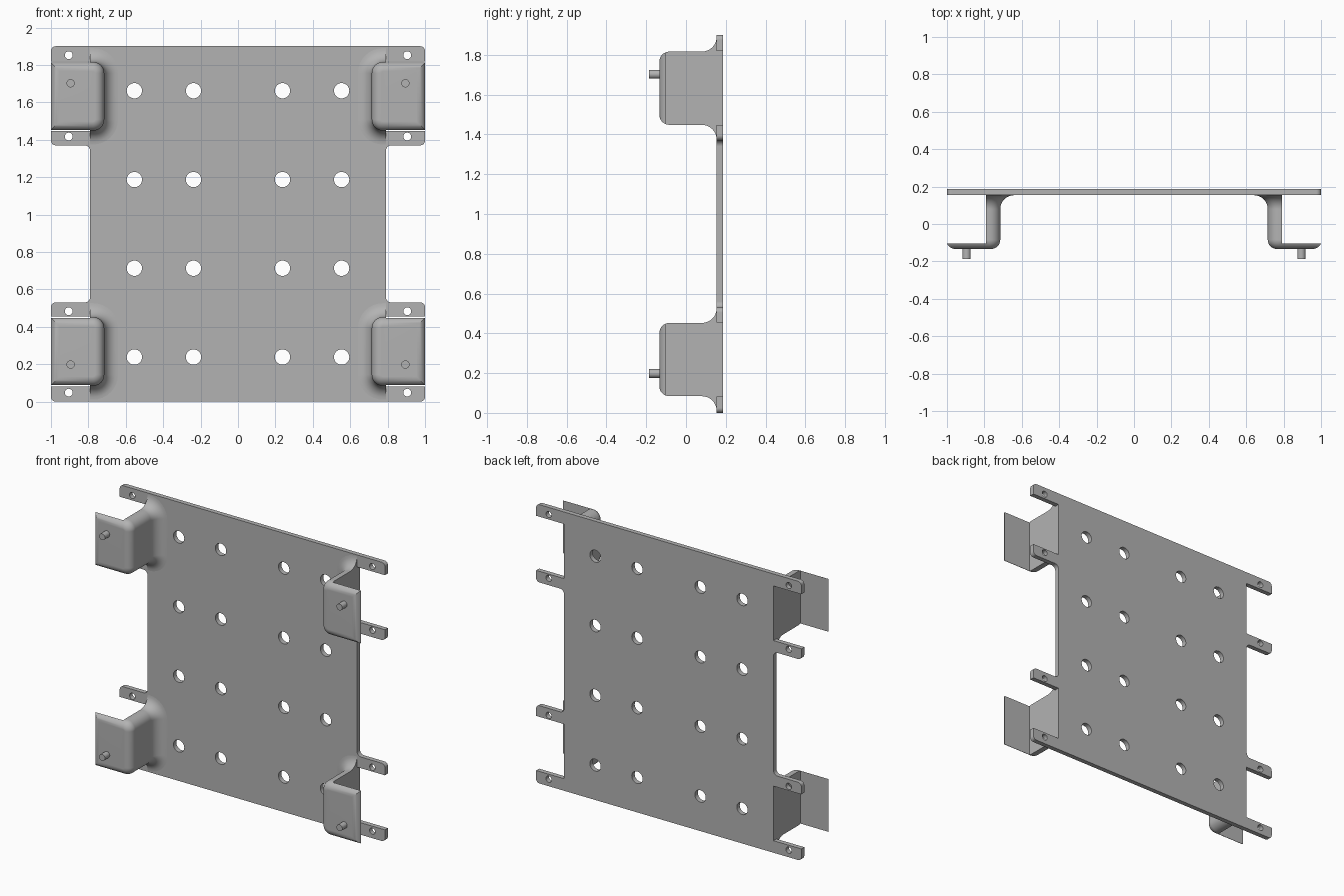
import bpy, bmesh
from math import sin, cos, asin, pi, radians
from mathutils import Vector

if "Cube" in bpy.data.objects:
    bpy.data.objects.remove(bpy.data.objects["Cube"], do_unlink=True)

steel = bpy.data.materials.new("grey_steel")
steel.use_nodes = True
GREY = (0.45, 0.45, 0.45, 1)
steel.diffuse_color = GREY
steel.node_tree.nodes["Principled BSDF"].inputs["Base Color"].default_value = GREY

BACK, PLATE, FRONT, FLANGE = 0.186, 0.154, -0.134, -0.104   # depths along y
MID, EDGE = 0.95, 0.79                                      # plate centre height, plate half width


def finish(ob):
    bpy.ops.object.select_all(action='DESELECT')
    bpy.context.view_layer.objects.active = ob
    ob.select_set(True)
    bpy.ops.object.shade_smooth_by_angle(angle=radians(32))
    mod = ob.modifiers.new("clean_normals", 'WEIGHTED_NORMAL')
    mod.keep_sharp = True


def make_object(name, bm):
    bmesh.ops.remove_doubles(bm, verts=bm.verts, dist=1e-5)
    bmesh.ops.recalc_face_normals(bm, faces=bm.faces)
    me = bpy.data.meshes.new(name)
    bm.to_mesh(me)
    bm.free()
    me.materials.append(steel)
    ob = bpy.data.objects.new(name, me)
    bpy.context.collection.objects.link(ob)
    finish(ob)


def rounded(corners, steps=6):
    """Outline with a fillet of radius r at every right-angle corner (x, z, r)."""
    out = []
    for i, (x, z, r) in enumerate(corners):
        p = Vector((x, z))
        if not r:
            out.append(p)
            continue
        a = (Vector(corners[i - 1][:2]) - p).normalized() * r
        b = (Vector(corners[(i + 1) % len(corners)][:2]) - p).normalized() * r
        for k in range(steps + 1):
            t = k / steps * pi / 2
            out.append(p + a * (1 - sin(t)) + b * (1 - cos(t)))
    return out


def circle(x, z, r, n=32):
    return [Vector((x + r * cos(2 * pi * k / n), z + r * sin(2 * pi * k / n))) for k in range(n)]


# Back plate: outline with eight ears, cut by the hole grid and ear holes
quarter = [(EDGE, 0.42, 0.03), (1, 0.42, 0.025), (1, 0.496, 0), (EDGE, 0.496, 0),
           (EDGE, 0.868, 0), (1, 0.868, 0), (1, MID, 0.025)]
right_side = [(x, -z, r) for x, z, r in reversed(quarter)] + quarter
outline = right_side + [(-x, z, r) for x, z, r in reversed(right_side)]
loops = [rounded(outline)]
for sx in (-1, 1):
    for sz in (-1, 1):
        loops += [circle(sx * x, sz * z, 0.041) for x in (0.238, 0.554) for z in (0.237, 0.712)]
        loops += [circle(sx * 0.905, sz * z, 0.021, 20) for z in (0.467, 0.902)]
curve = bpy.data.curves.new("back_plate", 'CURVE')
curve.dimensions, curve.fill_mode = '2D', 'BOTH'
curve.extrude = (BACK - PLATE) / 2
for pts in loops:
    sp = curve.splines.new('POLY')
    sp.points.add(len(pts) - 1)
    for q, p in zip(sp.points, pts):
        q.co = (p.x, p.y, 0, 1)
    sp.use_cyclic_u = True
plate = bpy.data.objects.new("back_plate", curve)
bpy.context.collection.objects.link(plate)
plate.rotation_euler.x = pi / 2
plate.location = (0, (BACK + PLATE) / 2, MID)
curve.materials.append(steel)
plate.select_set(True)
bpy.context.view_layer.objects.active = plate
bpy.ops.object.convert(target='MESH')
plate = bpy.context.object
bm = bmesh.new()
bm.from_mesh(plate.data)
bmesh.ops.remove_doubles(bm, verts=bm.verts, dist=1e-5)
bmesh.ops.recalc_face_normals(bm, faces=bm.faces)
bm.to_mesh(plate.data)
bm.free()
finish(plate)

# Mounting brackets: flared foot, straight leg, pillow-edged flange
INNER, HALF, R, FLARE, ROUND = 0.715, 0.184, 0.06, 0.074, 0.05
SPLIT = asin((ROUND - (FLANGE - FRONT)) / ROUND)


def section(d):
    """Leg section grown by d, open towards the outside."""
    pts = [(EDGE, HALF + d)]
    for side in (1, -1):
        for k in range(9):
            t = pi / 2 + k / 8 * pi / 2 + (0 if side == 1 else pi / 2)
            pts.append((INNER + R + (R + d) * cos(t), side * (HALF - R) + (R + d) * sin(t)))
    return pts + [(EDGE, -HALF - d)]


def shoulder(t):
    return ROUND * (cos(t) - 1), FRONT + ROUND * (1 - sin(t))


def bracket(name, sx, zc):
    bm = bmesh.new()

    def ring(pts, y):
        return [bm.verts.new((sx * x, y, zc + z)) for x, z in pts]

    def skin(rings):
        for a, b in zip(rings, rings[1:]):
            for i in range(len(a)):
                j = (i + 1) % len(a)
                bm.faces.new((a[i], a[j], b[j], b[i]))

    leg = []
    for k in range(9):
        t = pi / 2 * (1 - k / 8)
        leg.append(ring(section(FLARE * (1 - cos(t))), PLATE - FLARE * (1 - sin(t))))
    for t in (0, SPLIT / 2, SPLIT):
        d, y = shoulder(t)
        leg.append(ring(section(d), y))
    skin(leg)
    cap = []
    for k in range(7):
        d, y = shoulder(SPLIT + (pi / 2 - SPLIT) * k / 6)
        x = 1 + d - shoulder(SPLIT)[0]
        cap.append(ring(section(d) + [(x, -HALF - d), (x, HALF + d)], y))
    skin(cap)
    bm.faces.new(cap[-1])
    back = cap[0]
    bm.faces.new((back[0], back[-1], back[-2], back[-3]))
    make_object(name, bm)


# Locating pins on the flange fronts
def pin(name, x, z):
    bm = bmesh.new()
    ends = [[bm.verts.new((p.x, y, p.y)) for p in circle(x, z, 0.022, 24)] for y in (FRONT + 0.01, -BACK)]
    for i in range(24):
        j = (i + 1) % 24
        bm.faces.new((ends[0][i], ends[0][j], ends[1][j], ends[1][i]))
    bm.faces.new(ends[0])
    bm.faces.new(ends[1])
    make_object(name, bm)


for sx, side in ((-1, "right"), (1, "left")):
    for sz, level in ((-1, "lower"), (1, "upper")):
        bracket(f"{level}_{side}_bracket", sx, MID + sz * 0.682)
        pin(f"{level}_{side}_pin", sx * 0.895, MID + sz * 0.752)
